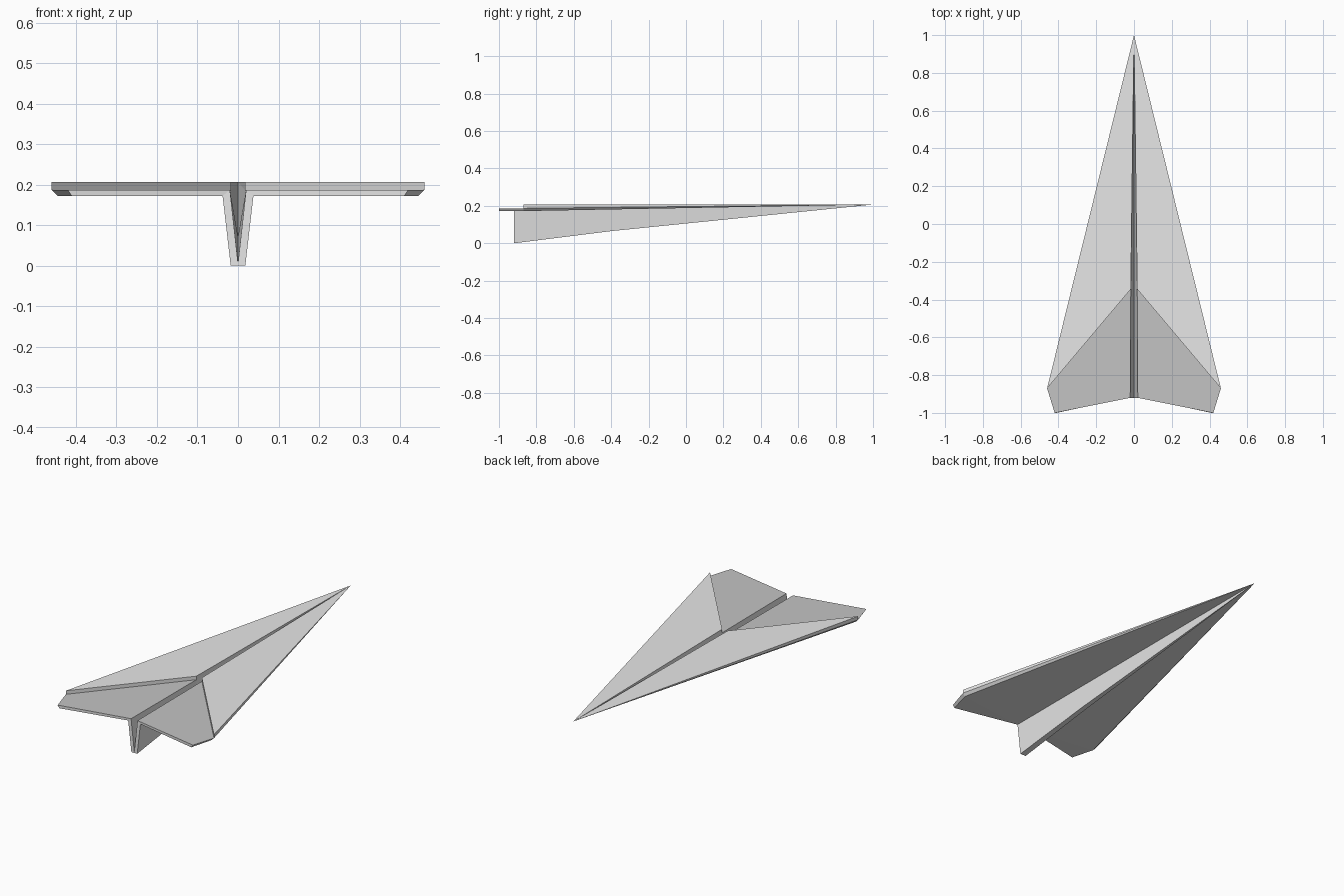
import bpy, bmesh
from mathutils import Vector

if "Cube" in bpy.data.objects:
    bpy.data.objects.remove(bpy.data.objects["Cube"])


def material(name, v):
    m = bpy.data.materials.new(name)
    m.diffuse_color = (v, v, v, 1)
    m.use_nodes = True
    m.node_tree.nodes["Principled BSDF"].inputs["Base Color"].default_value = m.diffuse_color
    return m


white = material("white paper", 0.8)
grey = material("grey paper", 0.55)

# Fold points of the right half
P = {
    "nose": (0, 1, 0.207),
    "flap_tip": (0.46, -0.87, 0.207), "flap_mid": (0.017, -0.345, 0.207),
    "tip": (0.46, -0.87, 0.187), "mid": (0.017, -0.345, 0.187),
    "rear": (0.42, -1, 0.187), "root": (0.02, -0.92, 0.187),
    "tip_low": (0.445, -0.87, 0.172), "rear_low": (0.41, -1, 0.172),
    "root_low": (0.038, -0.92, 0.172),
    "keel": (0.018, -0.92, 0), "keel_bend": (0.014, -0.4, 0.065),
    "seam": (0, -0.92, 0), "seam_bend": (0, -0.4, 0.065),
    "slot": (0, -0.92, 0.006), "slot_bend": (0, -0.4, 0.071),
}


def folded_part(name, faces, grey_top=False):
    """Half of a folded sheet, faces turned outward, mirrored across x."""
    bm = bmesh.new()
    names = sorted({n for f in faces for n in f.split()})
    v = {n: bm.verts.new(P[n]) for n in names}
    centre = sum((Vector(P[n]) for n in names), Vector()) / len(names)
    for f in faces:
        face = bm.faces.new([v[n] for n in f.split()])
        face.normal_update()
        if face.normal.dot(face.calc_center_median() - centre) < 0:
            face.normal_flip()
        if grey_top and face.normal.z > 0.9:
            face.material_index = 1
    me = bpy.data.meshes.new(name)
    bm.to_mesh(me)
    bm.free()
    me.materials.append(white)
    me.materials.append(grey)
    ob = bpy.data.objects.new(name, me)
    bpy.context.collection.objects.link(ob)
    mod = ob.modifiers.new("Mirror", "MIRROR")
    mod.use_mirror_merge = False


# Upper folded layer, thinning to the nose
folded_part("upper_flap", [
    "nose flap_tip flap_mid",
    "flap_mid flap_tip tip mid",
    "nose flap_tip tip",
    "nose flap_mid mid",
])

# Lower wing layer with grey top
folded_part("lower_wing", [
    "mid tip rear root",
    "tip rear rear_low tip_low",
    "rear root root_low rear_low",
    "tip tip_low nose",
    "tip_low rear_low root_low",
    "tip_low root_low nose",
], grey_top=True)

# Keel with open V slot
folded_part("keel", [
    "root_low keel keel_bend",
    "root_low keel_bend nose",
    "root slot slot_bend mid",
    "mid slot_bend nose",
    "root root_low keel seam slot",
    "seam keel keel_bend seam_bend",
    "seam_bend keel_bend nose",
])
